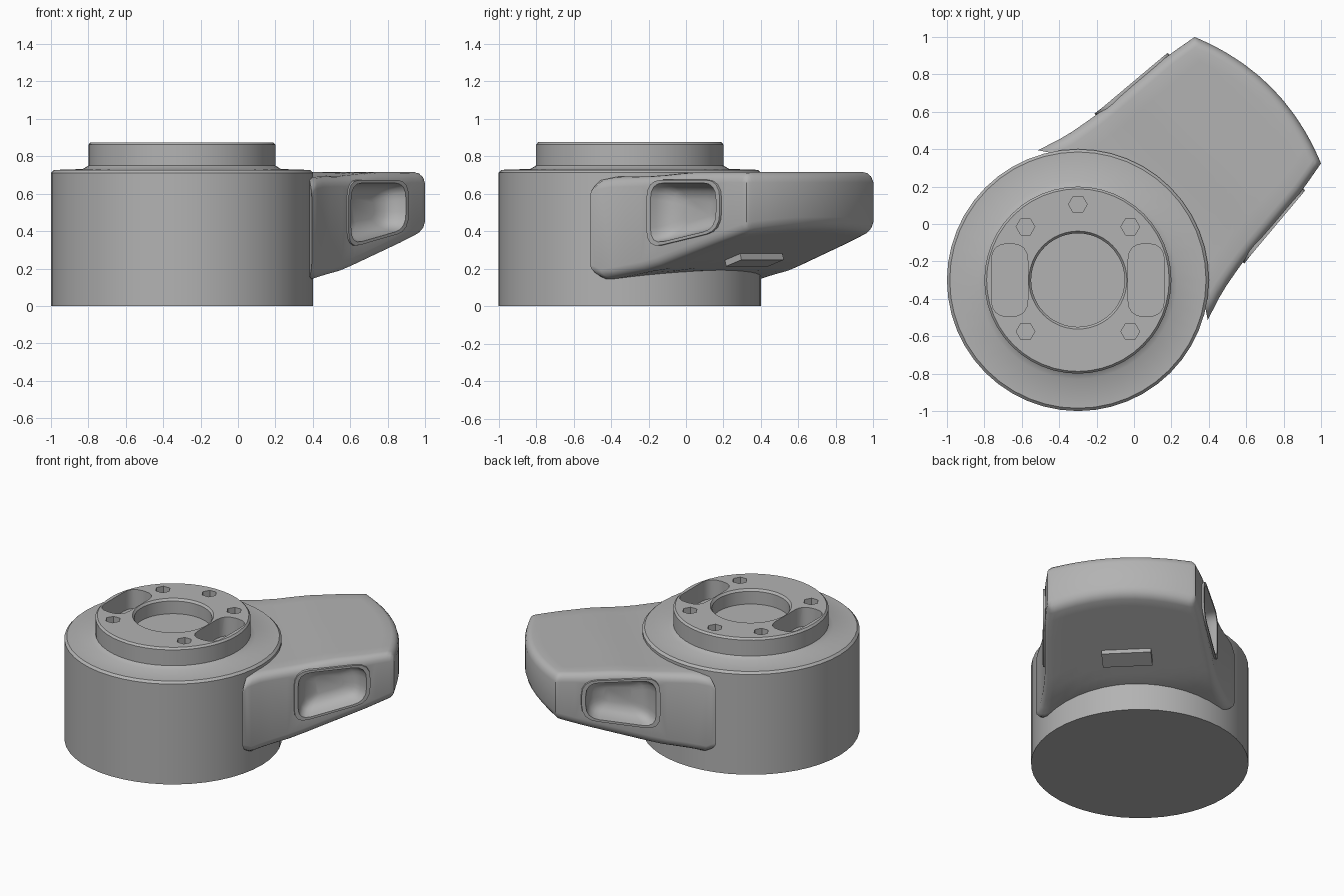
import bpy, bmesh, math
from mathutils import Vector

if "Cube" in bpy.data.objects:
    bpy.data.objects.remove(bpy.data.objects["Cube"], do_unlink=True)

CENTRE = (-0.3, -0.3, 0)
DIAGONAL = math.pi / 4

grey = bpy.data.materials.new("plain_grey")
grey.use_nodes = True
grey.diffuse_color = (0.45, 0.45, 0.45, 1)
grey.node_tree.nodes["Principled BSDF"].inputs["Base Color"].default_value = grey.diffuse_color


def make(name, bm, turn=0.0):
    bmesh.ops.remove_doubles(bm, verts=bm.verts, dist=1e-5)
    bmesh.ops.recalc_face_normals(bm, faces=bm.faces)
    mesh = bpy.data.meshes.new(name)
    bm.to_mesh(mesh)
    bm.free()
    mesh.materials.append(grey)
    ob = bpy.data.objects.new(name, mesh)
    ob.location = CENTRE
    ob.rotation_euler.z = turn
    bpy.context.collection.objects.link(ob)
    return ob


def activate(ob):
    bpy.ops.object.select_all(action='DESELECT')
    ob.select_set(True)
    bpy.context.view_layer.objects.active = ob


def smooth(ob, degrees=32):
    activate(ob)
    bpy.ops.object.shade_smooth_by_angle(angle=math.radians(degrees))


def cut(ob, cutters):
    activate(ob)
    for c in cutters:
        c.hide_render = True
        mod = ob.modifiers.new("cut", 'BOOLEAN')
        mod.operation, mod.solver, mod.object = 'DIFFERENCE', 'EXACT', c
        bpy.ops.object.modifier_apply(modifier=mod.name)
        bpy.data.objects.remove(c, do_unlink=True)


def loft(loops):
    """Closed solid through a series of equal loops."""
    bm = bmesh.new()
    rings = [[bm.verts.new(p) for p in loop] for loop in loops]
    n = len(rings[0])
    for a, b in zip(rings, rings[1:]):
        for i in range(n):
            j = (i + 1) % n
            bm.faces.new((a[i], a[j], b[j], b[i]))
    bm.faces.new(rings[0])
    bm.faces.new(rings[-1])
    return bm


def rounded(corners, radius, steps=5):
    """Polygon with softened corners."""
    pts = [Vector(c) for c in corners]
    out = []
    for i, p in enumerate(pts):
        a = p + (pts[i - 1] - p).normalized() * radius
        b = p + (pts[(i + 1) % len(pts)] - p).normalized() * radius
        for k in range(steps):
            t = k / (steps - 1)
            out.append(a * (1 - t) ** 2 + p * 2 * t * (1 - t) + b * t * t)
    return out


def prism(name, outline, z0, z1):
    return make(name, loft([[(p[0], p[1], z) for p in outline] for z in (z0, z1)]))


def interp(x, table):
    for (x0, y0), (x1, y1) in zip(table, table[1:]):
        if x <= x1:
            return y0 + (y1 - y0) * max(0, (x - x0) / (x1 - x0))
    return table[-1][1]


# Round body with raised flange and shallow bore
profile = [(0, 0), (0.7, 0), (0.7, 0.712), (0.685, 0.727), (0.53, 0.732), (0.5, 0.75),
           (0.5, 0.862), (0.488, 0.875), (0.262, 0.875), (0.25, 0.86), (0.25, 0.77), (0, 0.77)]
bm = bmesh.new()
pv = [bm.verts.new((r, 0, z)) for r, z in profile]
pe = [bm.edges.new(pair) for pair in zip(pv, pv[1:])]
bmesh.ops.spin(bm, geom=pv + pe, cent=(0, 0, 0), axis=(0, 0, 1), angle=math.tau, steps=48)
body = make("round_body", bm)

# Screw holes and two long slots in the flange
cutters = []
for x, y in [(0, 0.405), (0.28, 0.285), (-0.28, 0.285), (0.28, -0.275), (-0.28, -0.275)]:
    hexagon = [(x + 0.05 * math.cos(k * math.pi / 3), y + 0.05 * math.sin(k * math.pi / 3))
               for k in range(6)]
    cutters.append(prism("hole_cutter", hexagon, 0.76, 1))
for x in (-0.365, 0.365):
    corners = [(x - 0.097, -0.195), (x + 0.097, -0.195), (x + 0.097, 0.195), (x - 0.097, 0.195)]
    cutters.append(prism("slot_cutter", rounded(corners, 0.09), 0.74, 1))
cut(body, cutters)
smooth(body)

# Arm: local x runs outwards, local y across
WIDTH = [(0.34, 0.642), (0.5, 0.59), (0.72, 0.55), (1.18, 0.51), (1.36, 0.478)]
TOP = [(0.34, 0.64), (0.37, 0.675), (0.45, 0.69), (0.72, 0.695), (0.95, 0.715), (1.5, 0.715)]
BOTTOM = [(0.34, 0.17), (0.4, 0.14), (0.7, 0.19), (1.45, 0.42)]
EDGE = 0.055


def drop(d):
    return EDGE - math.sqrt(max(0, EDGE ** 2 - max(0, EDGE - d) ** 2))


half = [1, 0.992, 0.97, 0.94, 0.9, 0.75, 0.6, 0.4, 0.2]
across = [-t for t in half] + [0] + half[::-1]
along = [0, 0.03, 0.06, 0.12, 0.2, 0.3, 0.4, 0.5, 0.6, 0.7, 0.8, 0.88, 0.945, 0.97, 0.99, 1]
bm = bmesh.new()
top, bottom = [], []
for s in along:
    row_t, row_b = [], []
    for t in across:
        bulge = 1 - t * t
        start, end = 0.34 + 0.28 * bulge, 1.36 + 0.1 * bulge
        u = start + (end - start) * s
        v = t * interp(u, WIDTH)
        d = max(drop((1 - abs(t)) * 0.55), drop(end - u))
        row_t.append(bm.verts.new((u, v, interp(u, TOP) - d)))
        row_b.append(bm.verts.new((u, v, interp(u, BOTTOM) + d)))
    top.append(row_t)
    bottom.append(row_b)
for grid in (top, bottom):
    for a, b in zip(grid, grid[1:]):
        for j in range(len(across) - 1):
            bm.faces.new((a[j], a[j + 1], b[j + 1], b[j]))
for i in (0, -1):
    for j in range(len(across) - 1):
        bm.faces.new((top[i][j], top[i][j + 1], bottom[i][j + 1], bottom[i][j]))
    for k in range(len(along) - 1):
        bm.faces.new((top[k][i], top[k + 1][i], bottom[k + 1][i], bottom[k][i]))
arm = make("arm", bm, DIAGONAL)

# Finger scoops with a thin raised rim on both sides of the arm
scoop = rounded([(0.69, 0.305), (1.2, 0.4), (1.2, 0.675), (0.69, 0.675)], 0.1)
middle = sum(scoop, Vector((0, 0))) / len(scoop)


def scoop_loop(side, scale, offset):
    pts = [middle + (p - middle) * scale for p in scoop]
    return [(p.x, side * (interp(p.x, WIDTH) + offset), p.y) for p in pts]


cutters, liners = [], []
for side, label in ((1, "left"), (-1, "right")):
    cutters.append(make("scoop_cutter", loft(
        [scoop_loop(side, 0.97, o) for o in (-0.13, 0.1)]), DIAGONAL))
    steps = [(0.98, -0.125), (1, -0.02), (0.99, 0.012), (0.89, 0.012),
             (0.85, -0.02), (0.77, -0.06), (0.62, -0.09), (0.35, -0.105)]
    liners.append(make(label + "_scoop", loft(
        [scoop_loop(side, sc, o) for sc, o in steps]), DIAGONAL))
cut(arm, cutters)
for ob in [arm] + liners:
    smooth(ob, 38)

# Small tab under the arm
bm = bmesh.new()
bmesh.ops.create_cube(bm, size=1)
bmesh.ops.scale(bm, vec=(0.12, 0.32, 0.08), verts=bm.verts)
tab = make("under_tab", bm, DIAGONAL)
tab.rotation_euler.y = -0.29
tab.location = (CENTRE[0] + 0.66, CENTRE[1] + 0.66, 0.268)
